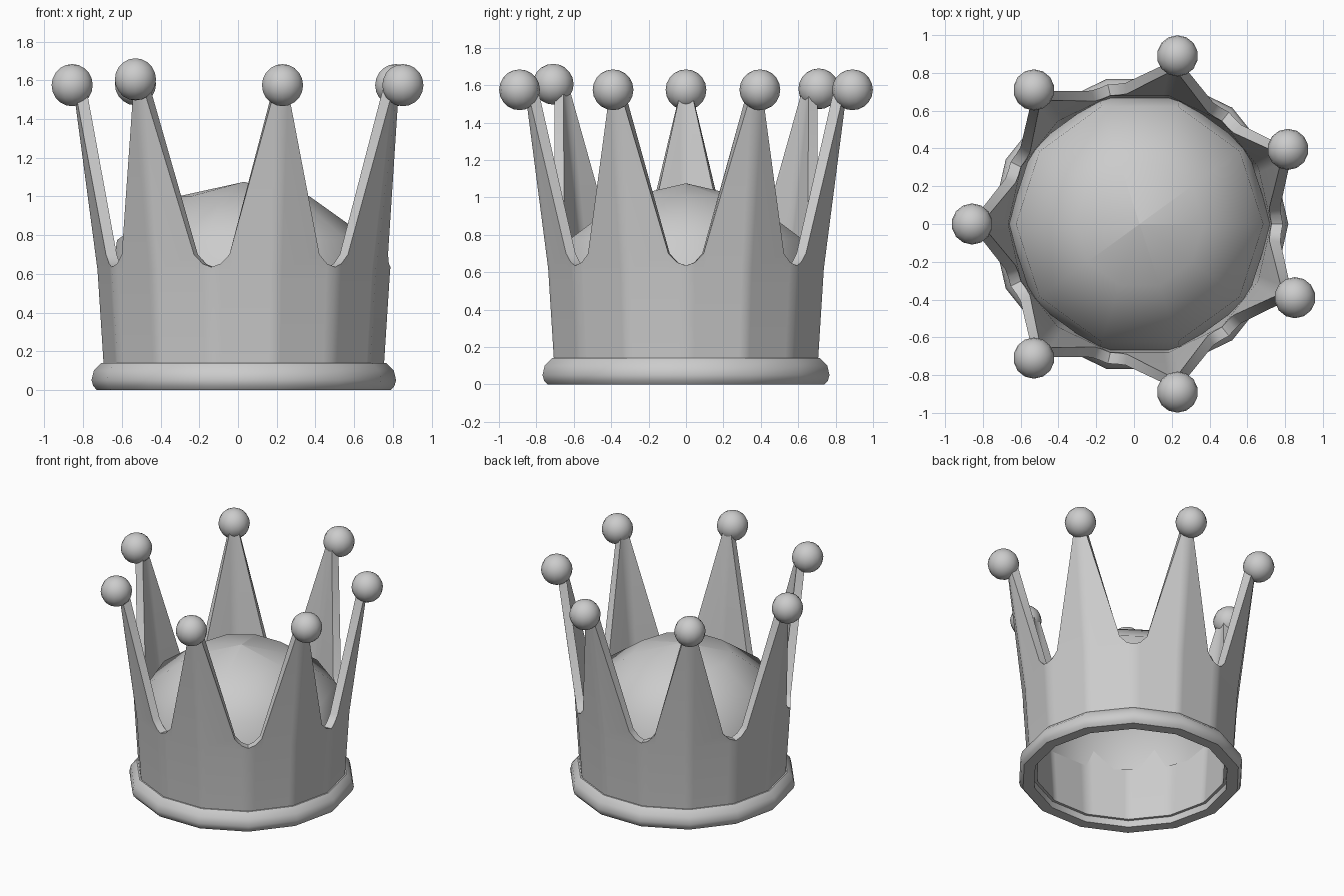
import bpy, bmesh, math
from math import pi, sin, cos

if "Cube" in bpy.data.objects:
    bpy.data.objects.remove(bpy.data.objects["Cube"])

CX = 0.03          # ring centre sits slightly off the origin
SIDES, SPIKES = 14, 7
STEP = 2 * pi / SIDES


def finish(bm, name, angle=32):
    bmesh.ops.remove_doubles(bm, verts=bm.verts, dist=0.0005)
    bmesh.ops.recalc_face_normals(bm, faces=bm.faces)
    me = bpy.data.meshes.new(name)
    bm.to_mesh(me)
    bm.free()
    ob = bpy.data.objects.new(name, me)
    bpy.context.collection.objects.link(ob)
    bpy.ops.object.select_all(action='DESELECT')
    ob.select_set(True)
    bpy.context.view_layer.objects.active = ob
    bpy.ops.object.shade_smooth_by_angle(angle=math.radians(angle))
    return ob


def lathe(name, profile, sides, closed, angle):
    bm = bmesh.new()
    rings = [[bm.verts.new((CX + r * cos(2 * pi * i / sides),
                            r * sin(2 * pi * i / sides), z))
              for i in range(sides)] for r, z in profile]
    pairs = list(zip(rings, rings[1:]))
    if closed:
        pairs.append((rings[-1], rings[0]))
    for a, b in pairs:
        for i in range(sides):
            j = (i + 1) % sides
            bm.faces.new((a[i], a[j], b[j], b[i]))
    return finish(bm, name, angle)


# Rounded rim at the base
lathe("base_rim", [(0.68, 0), (0.76, 0), (0.778, 0.02), (0.787, 0.05),
                   (0.775, 0.10), (0.735, 0.14), (0.68, 0.14)], SIDES, True, 40)

# Padded dome inside the band
lathe("inner_dome", [(0.70, 0.45), (0.655, 0.775), (0.34, 1.0), (0.0005, 1.075)],
      10, False, 60)


# Band with pointed spikes: outline columns measured from each valley
def radius(z):
    if z < 0.62:
        return 0.725 + (z - 0.14) * 0.065
    return 0.756 + (z - 0.62) * 0.133


def band_point(a, z, inset):
    # keep points on the flat sides of the 14-sided ring
    off = a % STEP - STEP / 2
    r = (radius(z) - inset) * cos(STEP / 2) / cos(off)
    return (CX + r * cos(a), r * sin(a), z)


half = [(0, 0.635), (3.6, 0.652), (7.2, 0.70), (23.4, 1.55)]
full = 360 / SPIKES
period = half + [(full / 2, 1.55)] + [(full - a, z) for a, z in half[:0:-1]]

bm = bmesh.new()
cols = []
for k in range(SPIKES):
    for deg, top in period:
        a = math.radians(deg + k * full) + 1e-7
        col = []
        for inset, sgn in ((0, 1), (0.06, -1)):
            col.append([bm.verts.new(band_point(a, z, inset))
                        for z in (0.05, 0.62, top)])
        cols.append(col)
for i, c in enumerate(cols):
    d = cols[(i + 1) % len(cols)]
    for s in (0, 1):
        for r in (0, 1):
            bm.faces.new((c[s][r], d[s][r], d[s][r + 1], c[s][r + 1]))
    for r in (0, 2):
        bm.faces.new((c[0][r], d[0][r], d[1][r], c[1][r]))
finish(bm, "spiked_band", 35)

# Balls on the spike tips
balls = [(0.23, 0.89, 1.575), (0.815, 0.395, 1.575), (0.852, -0.39, 1.575),
         (0.23, -0.89, 1.575), (-0.53, -0.71, 1.605), (-0.857, 0, 1.575),
         (-0.53, 0.71, 1.58)]
for i, p in enumerate(balls):
    bm = bmesh.new()
    bmesh.ops.create_uvsphere(bm, u_segments=14, v_segments=10, radius=0.109)
    bmesh.ops.translate(bm, verts=bm.verts, vec=p)
    finish(bm, f"tip_ball_{i + 1}", 60)
